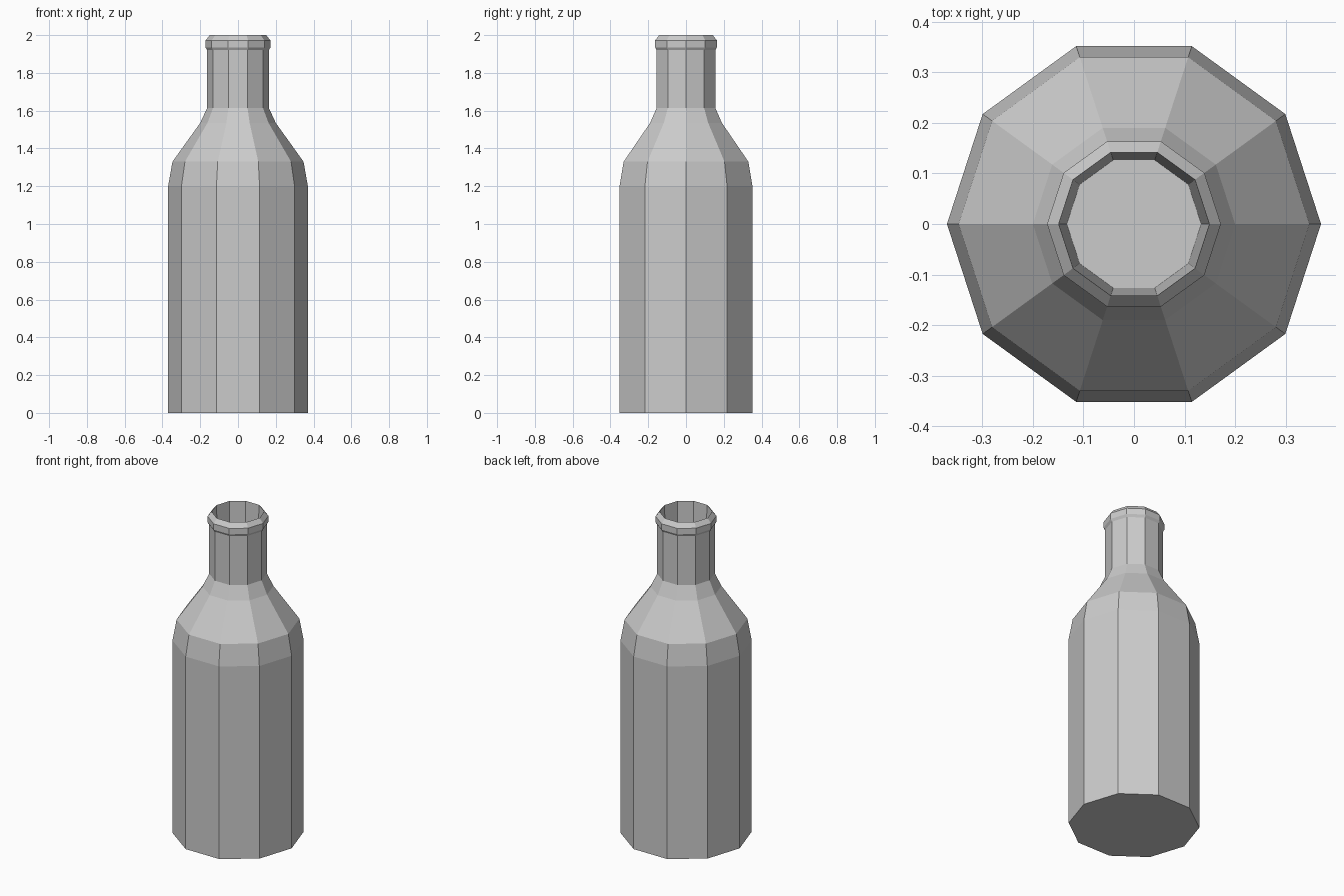
import bpy, bmesh
from math import cos, sin, tau

if "Cube" in bpy.data.objects:
    bpy.data.objects.remove(bpy.data.objects["Cube"])

SIDES = 10

# (radius, height) from the base, up the outside, over the lip, down the neck bore
PROFILE = [
    (0.37, 0.0), (0.37, 1.20),            # body
    (0.347, 1.33), (0.20, 1.535),         # shoulder
    (0.163, 1.615), (0.163, 1.92),        # neck
    (0.172, 1.935), (0.172, 1.972),       # lip
    (0.149, 2.0), (0.133, 1.62),          # mouth and bore
]

bm = bmesh.new()
rings = [[bm.verts.new((r * cos(tau * i / SIDES), r * sin(tau * i / SIDES), z))
          for i in range(SIDES)] for r, z in PROFILE]

# walls between neighbouring rings
for low, high in zip(rings, rings[1:]):
    for i in range(SIDES):
        j = (i + 1) % SIDES
        bm.faces.new((low[i], low[j], high[j], high[i]))

# base and floor of the bore
bm.faces.new(rings[0][::-1])
bm.faces.new(rings[-1])
bmesh.ops.recalc_face_normals(bm, faces=bm.faces)

mesh = bpy.data.meshes.new("bottle")
bm.to_mesh(mesh)
bm.free()
bpy.context.collection.objects.link(bpy.data.objects.new("bottle", mesh))
